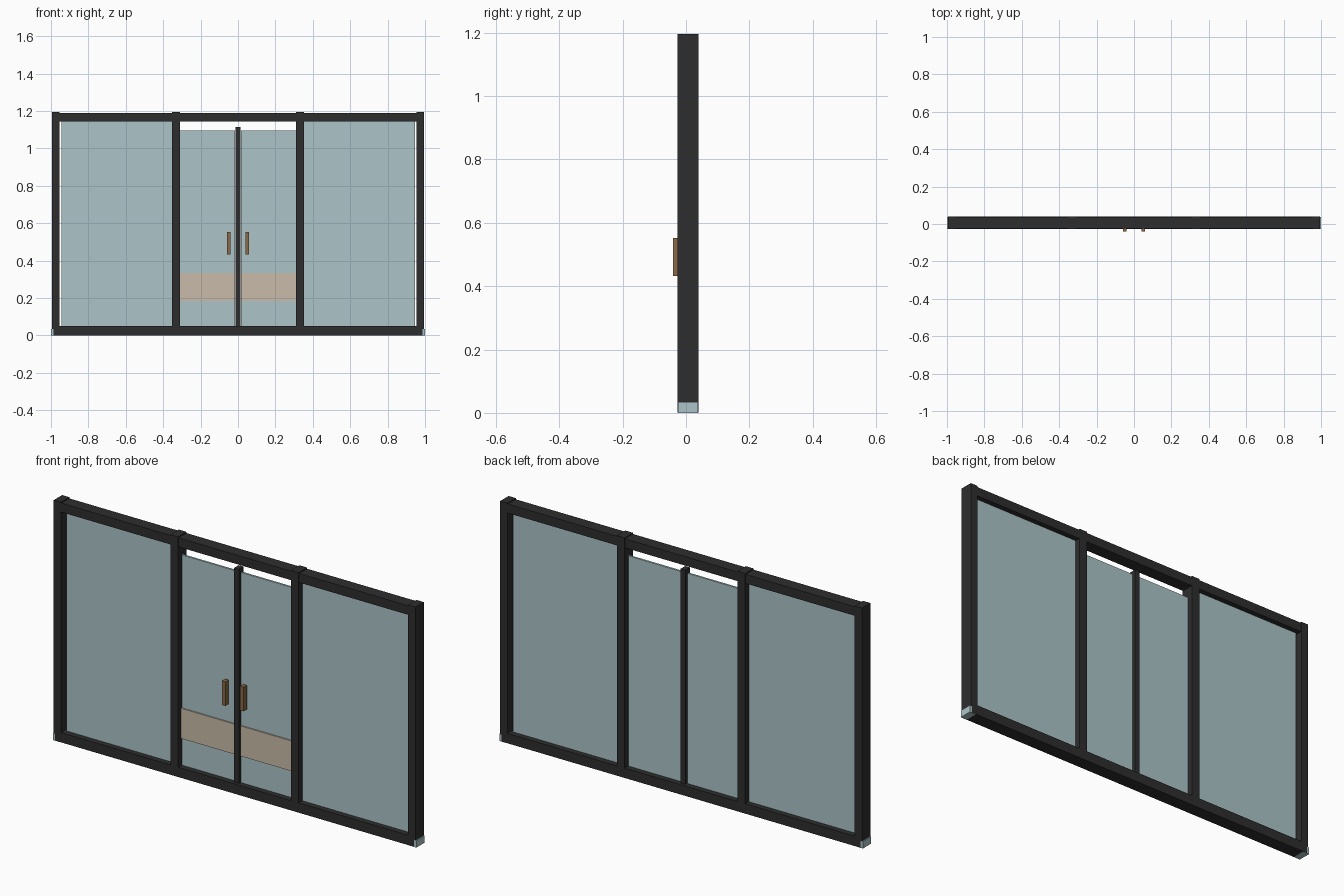
import bpy

if "Cube" in bpy.data.objects:
    bpy.data.objects.remove(bpy.data.objects["Cube"])


def material(name, rgb):
    m = bpy.data.materials.new(name)
    m.diffuse_color = (*rgb, 1.0)
    m.use_nodes = True
    m.node_tree.nodes["Principled BSDF"].inputs["Base Color"].default_value = m.diffuse_color
    return m


FRAME = material("dark_frame", (0.027, 0.027, 0.027))
GLASS = material("pale_blue_glass", (0.413, 0.558, 0.578))
TAN = material("tan_band", (0.584, 0.497, 0.392))
WOOD = material("brown_handle", (0.258, 0.141, 0.065))


def box(name, x, y, z, mat):
    """Axis-aligned box from (min, max) ranges."""
    bpy.ops.mesh.primitive_cube_add(
        size=1, location=[(r[0] + r[1]) / 2 for r in (x, y, z)])
    ob = bpy.context.object
    ob.name = name
    ob.scale = [r[1] - r[0] for r in (x, y, z)]
    bpy.ops.object.transform_apply(location=False, rotation=False, scale=True)
    ob.data.materials.append(mat)
    return ob


def pair(name, x, y, z, mat):
    """The same box on the right and mirrored on the left."""
    box(name + "_right", x, y, z, mat)
    box(name + "_left", (-x[1], -x[0]), y, z, mat)


# Horizontal rails
box("bottom_rail", (-0.987, 0.987), (-0.027, 0.039), (0.001, 0.05), FRAME)
box("top_rail", (-0.99, 0.99), (-0.025, 0.037), (1.145, 1.19), FRAME)

# Uprights
pair("outer_post", (0.955, 0.995), (-0.027, 0.039), (0.035, 1.195), FRAME)
pair("mullion", (0.31, 0.353), (-0.027, 0.039), (0.04, 1.195), FRAME)
box("door_meeting_post", (-0.013, 0.013), (-0.012, 0.024), (0.04, 1.115), FRAME)

# Corner feet
pair("corner_foot", (0.965, 1.0), (-0.026, 0.038), (0.0, 0.035), GLASS)

# Fixed panes and door panes
pair("fixed_pane", (0.345, 0.945), (0.001, 0.011), (0.04, 1.15), GLASS)
pair("door_pane", (0.017, 0.315), (0.001, 0.011), (0.04, 1.095), GLASS)

# Door bands and handles
pair("door_band", (0.017, 0.312), (-0.006, 0.002), (0.185, 0.335), TAN)
pair("door_handle", (0.04, 0.06), (-0.041, -0.016), (0.432, 0.552), WOOD)
